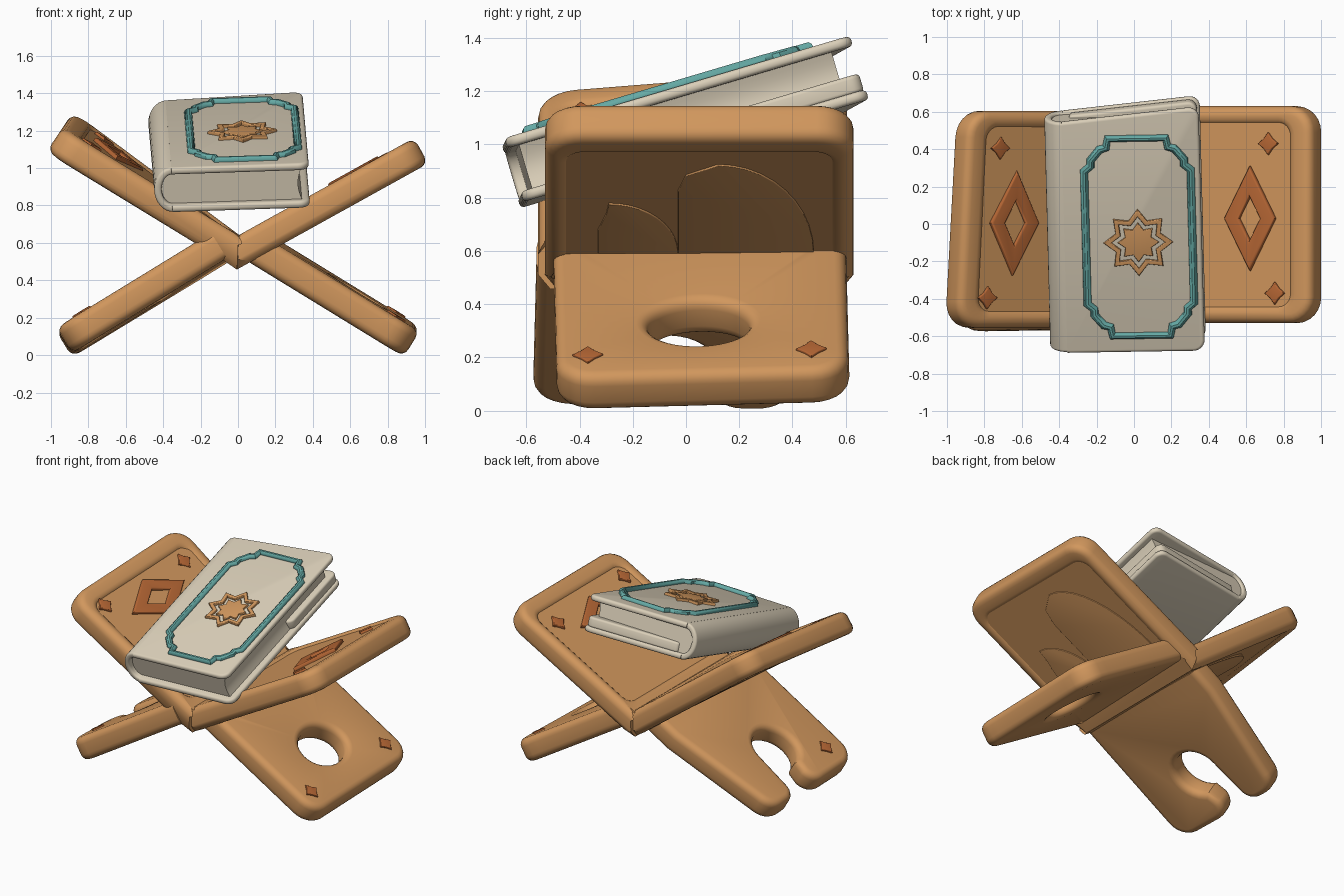
import bpy, bmesh
from math import radians, sin, cos, pi, atan2, hypot, ceil
from mathutils import Matrix

if "Cube" in bpy.data.objects:
    bpy.data.objects.remove(bpy.data.objects["Cube"], do_unlink=True)


def material(name, rgb):
    m = bpy.data.materials.new(name)
    m.use_nodes = True
    m.diffuse_color = (*rgb, 1)
    m.node_tree.nodes["Principled BSDF"].inputs["Base Color"].default_value = (*rgb, 1)
    return m


WOOD = material("honey wood", (0.64, 0.31, 0.11))
RUST = material("rust inlay", (0.47, 0.135, 0.035))
CREAM = material("cream leather", (0.70, 0.62, 0.48))
TEAL = material("teal trim", (0.13, 0.40, 0.375))


# --- outline helpers -------------------------------------------------------
def arc(cx, cy, r, a0, a1, n=6, ry=None):
    ry = ry or r
    steps = [radians(a0 + (a1 - a0) * i / n) for i in range(n + 1)]
    return [(cx + r * cos(a), cy + ry * sin(a)) for a in steps]


def round_rect(x0, x1, y0, y1, r_in, r_out):
    return (arc(x1 - r_out, y0 + r_out, r_out, -90, 0) + arc(x1 - r_out, y1 - r_out, r_out, 0, 90)
            + arc(x0 + r_in, y1 - r_in, r_in, 90, 180) + arc(x0 + r_in, y0 + r_in, r_in, 180, 270))


def dense(pts, step=0.07):
    out = []
    for (ax, ay), (bx, by) in zip(pts, pts[1:] + pts[:1]):
        n = max(1, ceil(hypot(bx - ax, by - ay) / step))
        out += [(ax + (bx - ax) * i / n, ay + (by - ay) * i / n) for i in range(n)]
    return out


def star(cx, cy, r, r_in, n):
    return [(cx + (r_in if i % 2 else r) * cos(pi * i / n), cy + (r_in if i % 2 else r) * sin(pi * i / n))
            for i in range(2 * n)]


def scaled(pts, k):
    cx, cy = (sum(c) / len(pts) for c in zip(*pts))
    return [(cx + k * (x - cx), cy + k * (y - cy)) for x, y in pts]


# --- solid helpers ---------------------------------------------------------
def finish(obj, mat, frame):
    obj.data.materials.append(mat)
    obj.matrix_world = frame
    bpy.ops.object.select_all(action="DESELECT")
    obj.select_set(True)
    bpy.context.view_layer.objects.active = obj
    bpy.ops.object.shade_smooth_by_angle(angle=radians(35))


def plate(name, mat, frame, outline, z0, z1, bevel=0.0, hole=None, side=1, twist=0.0, miter=0.0):
    """Extrude an outline, optionally with a matching hole, and round its rims except the inner end."""
    bm = bmesh.new()
    loops = [outline] + ([hole] if hole else [])
    rings = [[[bm.verts.new((side * x, y, z)) for x, y in lp] for z in (z0, z1)] for lp in loops]
    n = len(outline)
    for low, high in rings:
        for i in range(n):
            j = (i + 1) % n
            bm.faces.new((low[i], low[j], high[j], high[i]))
    for k in (0, 1):
        if hole:
            a, b = rings[0][k], rings[1][k]
            for i in range(n):
                j = (i + 1) % n
                bm.faces.new((a[i], a[j], b[j], b[i]))
        else:
            bm.faces.new(rings[0][k])
    bmesh.ops.remove_doubles(bm, verts=bm.verts, dist=0.0005)
    bmesh.ops.recalc_face_normals(bm, faces=bm.faces)
    end = min(x for x, y in outline) + 0.001
    if bevel:
        rims = [e for e in bm.edges if len(e.link_faces) == 2 and e.calc_face_angle() > 0.7
                and abs(e.verts[0].co.z - e.verts[1].co.z) < 1e-5
                and any(side * v.co.x > end for v in e.verts)]
        bmesh.ops.bevel(bm, geom=rims, offset=bevel, segments=4, profile=0.5,
                        affect="EDGES", clamp_overlap=False)
    for v in bm.verts:
        if side * v.co.x < end:
            v.co.x += side * miter * v.co.z
        v.co.z += twist * abs(v.co.x) * v.co.y
    mesh = bpy.data.meshes.new(name)
    bm.to_mesh(mesh)
    bm.free()
    obj = bpy.data.objects.new(name, mesh)
    bpy.context.collection.objects.link(obj)
    finish(obj, mat, frame)


def tube(name, mat, frame, pts, z, radius):
    cu = bpy.data.curves.new(name, "CURVE")
    cu.dimensions = "3D"
    cu.bevel_depth, cu.bevel_resolution = radius, 3
    sp = cu.splines.new("POLY")
    sp.points.add(len(pts) - 1)
    for p, (x, y) in zip(sp.points, pts):
        p.co = (x, y, z, 1)
    sp.use_cyclic_u = True
    obj = bpy.data.objects.new(name, cu)
    bpy.context.collection.objects.link(obj)
    bpy.ops.object.select_all(action="DESELECT")
    obj.select_set(True)
    bpy.context.view_layer.objects.active = obj
    bpy.ops.object.convert(target="MESH")
    finish(bpy.context.object, mat, frame)


def frame(loc, yaw=0, pitch=0, roll=0):
    return (Matrix.Translation(loc) @ Matrix.Rotation(radians(yaw), 4, "Z")
            @ Matrix.Rotation(radians(roll), 4, "X") @ Matrix.Rotation(radians(pitch), 4, "Y"))


# --- upper rest panels: rounded rim, shallow field, inlays -------------------
H = 0.078
for label, s, slope, twist, yc, length, du in (("left", 1, 29, 0, 0.05, 1.12, 0),
                                               ("right", -1, 34, 0.085, 0.025, 1.15, 0.07)):
    f = frame((0, yc, 0.55), 0, -s * slope)
    opts = dict(side=s, twist=twist)
    outer = round_rect(0, length, -0.58, 0.58, 0.0001, 0.14)
    inner = round_rect(0.13, length - 0.14, -0.48, 0.48, 0.05, 0.06)
    plate(f"{label}_rest_rim", WOOD, f, outer, -H, H, 0.045, inner, miter=0.61, **opts)
    field = round_rect(0.08, length - 0.09, -0.53, 0.53, 0.05, 0.06)
    plate(f"{label}_rest_field", WOOD, f, field, -0.070, 0.064, **opts)

    diamond = [(0.75 + du + dx, -0.02 + dy) for dx, dy in ((0.155, 0), (0, 0.28), (-0.155, 0), (0, -0.28))]
    plate(f"{label}_diamond_inlay", RUST, f, diamond, 0.05, 0.088, 0.012, scaled(diamond, 0.42), **opts)
    for i, (u, y) in enumerate(((0.86, 0.38), (0.90, -0.42))):
        plate(f"{label}_rest_star_{i}", RUST, f, star(u + du, y, 0.06, 0.037, 4), 0.05, 0.081, 0.006, **opts)

    # low pointed arches on the underside
    for i, (y0, y1, tip, top) in enumerate(((-0.08, 0.43, 0.07, 0.90), (-0.38, -0.08, -0.34, 0.60))):
        arch = [(0.22, y0), (top - 0.2, y0), (top - 0.08, y0 + 0.03)]
        arch += arc(0.22, tip, top - 0.22, 0, 90, 10, y1 - tip)
        plate(f"{label}_under_arch_{i}", WOOD, f, arch, -0.077, -0.06, 0.003, **opts)

# --- lower legs --------------------------------------------------------------
LEG, U0, U1, W = 0.08, 0.12, 1.09, 0.55

# closed oval handle hole
f = frame((0, 0.05, 0.64), 0, 31.5, 1.5)
outline = dense(round_rect(U0, U1, -W, W, 0.0001, 0.14))
hu, hy = 0.71, -0.01
handle = []
for x, y in outline:
    a = atan2(y - hy, x - hu)
    handle.append((hu + 0.15 * cos(a), hy + 0.19 * sin(a)))
plate("left_leg", WOOD, f, outline, -LEG, LEG, 0.045, handle)
for i, y in enumerate((-0.43, 0.41)):
    plate(f"left_leg_star_{i}", RUST, f, star(0.94, y, 0.057, 0.036, 4), 0.07, 0.09, 0.005)

# open hooked notch, with the back prong tapering
f = frame((0, -0.01, 0.635), 0, -31.5, -1.5)
NY = -0.05
outline = (arc(U1 - 0.14, -W + 0.14, 0.14, -90, 0) + arc(U1 - 0.11, NY - 0.13, 0.11, 0, 90)
           + arc(0.74, NY, 0.16, 345, 90, 20) + arc(U1 - 0.1, NY + 0.28, 0.1, -90, 0)
           + arc(U1 - 0.13, 0.29, 0.13, 0, 80) + [(0.3, W), (U0, W), (U0, -W)])
plate("right_leg", WOOD, f, outline, -LEG, LEG, 0.045, side=-1)
plate("right_leg_star", RUST, f, star(0.93, -0.38, 0.057, 0.036, 4), 0.07, 0.09, 0.005, side=-1)

# --- book --------------------------------------------------------------------
def skewed(pts):
    """Slant the back edge so that the spine side is shorter."""
    return [(x, y + 0.1 * (x - 0.4) if y > 0.5 else y) for x, y in pts]


book = frame((-0.035, 0, 1.085), 1.5, -2, 16.5)
T = 0.125
for name, z0, z1 in (("upper_cover", 0.085, T), ("lower_cover", -T, -0.085)):
    cover = skewed(round_rect(-0.335, 0.40, -0.68, 0.68, 0.0001, 0.06))
    plate(f"book_{name}", CREAM, book, cover, z0, z1, 0.017)

upright = book @ Matrix.Rotation(radians(90), 4, "X")
spine = arc(-0.33, 0, 0.10, 90, 270, 16, T) + arc(-0.33, 0, 0.06, 270, 90, 16, 0.085)
plate("book_spine", CREAM, upright, spine, -0.605, 0.675, 0.015)
pages = [(0.36 - 0.02 * sin(pi * i / 8), -0.09 + 0.18 * i / 8) for i in range(9)]
pages += arc(-0.33, 0, 0.065, 90, 270, 10, 0.09)
plate("book_pages", CREAM, upright, pages, -0.59, 0.635)
loose = skewed(round_rect(-0.30, 0.385, 0.1, 0.672, 0.02, 0.05))
plate("book_loose_pages", CREAM, book, loose, -0.09, -0.02, 0.015)

# stepped teal border on the upper cover
quarter = [(0.285, 0.37), (0.25, 0.40), (0.25, 0.43), (0.20, 0.49), (0.165, 0.50), (0.155, 0.55)]
border = quarter + [(-x, y) for x, y in quarter[::-1]]
border += [(-x, -y) for x, y in border]
tube("book_border", TEAL, book, [(x + 0.065, y - 0.035) for x, y in border], T + 0.003, 0.023)

# eight-pointed medallion
medal = star(0.06, -0.065, 0.185, 0.13, 8)
plate("medallion_ring", WOOD, book, medal, T - 0.01, T + 0.018, 0.006, scaled(medal, 0.78))
plate("medallion_star", WOOD, book, star(0.06, -0.065, 0.11, 0.075, 8), T - 0.01, T + 0.014, 0.006)
